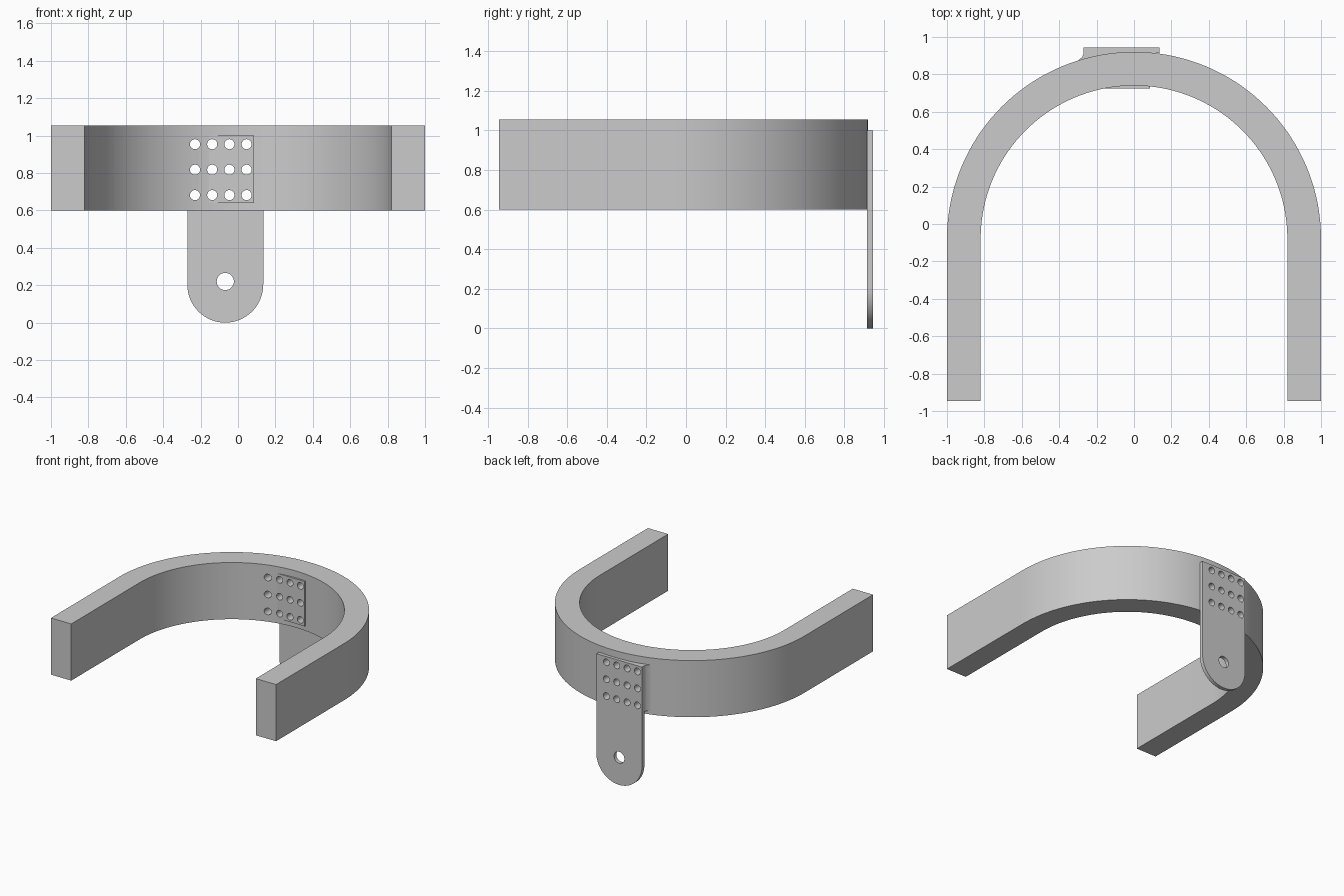
import bpy
import bmesh
from math import sin, cos, pi, radians
from mathutils import Vector

if "Cube" in bpy.data.objects:
    bpy.data.objects.remove(bpy.data.objects["Cube"], do_unlink=True)

GREY = (0.6, 0.6, 0.6, 1)
grey = bpy.data.materials.new("plain grey")
grey.use_nodes = True
grey.diffuse_color = GREY
grey.node_tree.nodes["Principled BSDF"].inputs["Base Color"].default_value = GREY


def arc(cx, cy, r, start, end, steps):
    angles = [start + (end - start) * i / steps for i in range(steps + 1)]
    return [(cx + r * cos(a), cy + r * sin(a)) for a in angles]


def prism(name, corners, depth):
    """Extrude a flat outline of 3D corners along the depth vector."""
    bm = bmesh.new()
    face = bm.faces.new([bm.verts.new(c) for c in corners])
    new = bmesh.ops.extrude_face_region(bm, geom=[face])["geom"]
    bmesh.ops.translate(bm, verts=[v for v in new if isinstance(v, bmesh.types.BMVert)],
                        vec=Vector(depth))
    bmesh.ops.recalc_face_normals(bm, faces=bm.faces)
    mesh = bpy.data.meshes.new(name)
    bm.to_mesh(mesh)
    bm.free()
    mesh.materials.append(grey)
    obj = bpy.data.objects.new(name, mesh)
    bpy.context.collection.objects.link(obj)
    return obj


def upright(name, outline, z0, z1):
    return prism(name, [(x, y, z0) for x, y in outline], (0, 0, z1 - z0))


def facing(name, outline, y0, y1):
    return prism(name, [(x, y0, z) for x, z in outline], (0, y1 - y0, 0))


# U-shaped band
BACK, ARC_Y = -0.945, -0.08
band_outline = ([(1, BACK)] + arc(0, ARC_Y, 1, 0, pi, 72) + [(-1, BACK), (-0.82, BACK)]
                + arc(0, ARC_Y, 0.82, pi, 0, 72) + [(0.82, BACK)])
band = upright("band", band_outline, 0.6, 1.055)

# Hanging tab with a rounded lower end
MID, R = -0.068, 0.203
tab_outline = [(MID + R, 1.0), (MID - R, 1.0)] + arc(MID, R, R, pi, 2 * pi, 32)
tab = facing("hanging_tab", tab_outline, 0.915, 0.945)

# Filler between tab and band, with a small flare on the right
filler = upright("tab_filler", [(-0.268, 0.93), (-0.27, 0.91), (-0.277, 0.893), (-0.3, 0.872),
                                (-0.28, 0.84), (0.11, 0.86), (0.11, 0.925)], 0.63, 0.998)

# Backing plate on the inside of the band
backing = upright("backing_plate", [(-0.21, 0.725), (0.085, 0.725),
                                    (0.085, 0.78), (-0.21, 0.78)], 0.64, 1.0)

# Rivet holes through all layers, and one large hole in the tab
bores = [(MID, 0.22, 0.046, 32)]
bores += [(-0.23 + 0.092 * i, 0.682 + 0.136 * j, 0.027, 20) for i in range(4) for j in range(3)]
cutters = [facing("bore_cutter", arc(x, z, r, 0, 2 * pi, n)[:-1], 0.6, 1.1)
           for x, z, r, n in bores]
bores_group = bpy.data.collections.new("bore_cutters")
bpy.context.scene.collection.children.link(bores_group)
for c in cutters:
    c.hide_render = True
    bores_group.objects.link(c)

for part in (band, tab, filler, backing):
    bpy.ops.object.select_all(action="DESELECT")
    part.select_set(True)
    bpy.context.view_layer.objects.active = part
    mod = part.modifiers.new("bores", "BOOLEAN")
    mod.operation = "DIFFERENCE"
    mod.solver = "EXACT"
    mod.operand_type = "COLLECTION"
    mod.collection = bores_group
    bpy.ops.object.modifier_apply(modifier=mod.name)
    bpy.ops.object.shade_smooth_by_angle(angle=radians(30))

for c in cutters:
    bpy.data.objects.remove(c, do_unlink=True)
bpy.data.collections.remove(bores_group)
